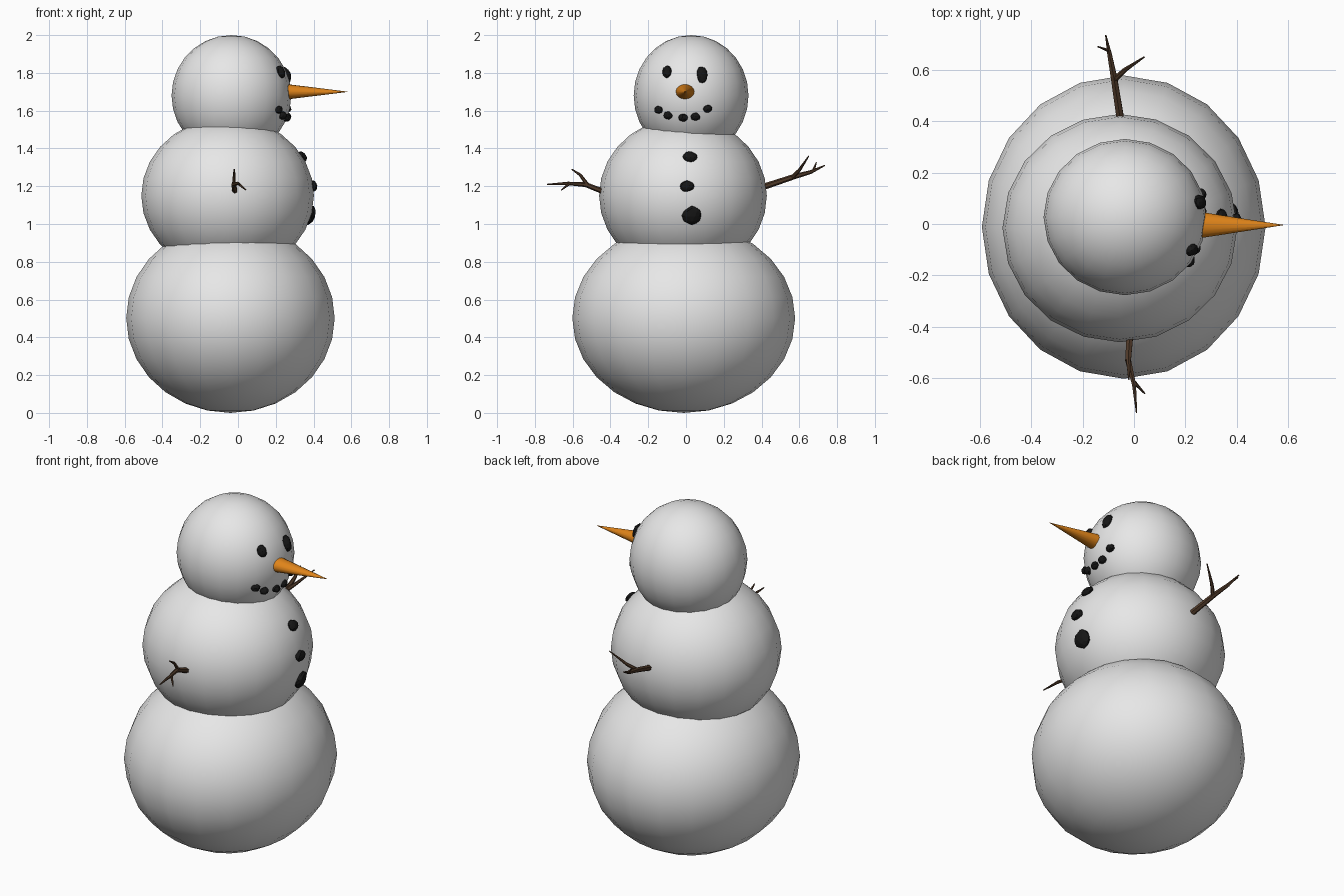
import bpy, bmesh, math, random
from mathutils import Vector, Matrix

if "Cube" in bpy.data.objects:
    bpy.data.objects.remove(bpy.data.objects["Cube"])

random.seed(4)


def material(name, rgb):
    m = bpy.data.materials.new(name)
    m.diffuse_color = (*rgb, 1)
    m.use_nodes = True
    m.node_tree.nodes["Principled BSDF"].inputs["Base Color"].default_value = m.diffuse_color
    return m


SNOW = material("snow white", (0.8, 0.8, 0.8))
COAL = material("coal black", (0.008, 0.008, 0.008))
CARROT = material("carrot orange", (0.74, 0.23, 0.01))
WOOD = material("bark brown", (0.08, 0.042, 0.022))


def finish(name, bm, mat, smooth=True):
    me = bpy.data.meshes.new(name)
    bmesh.ops.recalc_face_normals(bm, faces=bm.faces)
    for f in bm.faces:
        f.smooth = smooth
    bm.to_mesh(me)
    bm.free()
    me.materials.append(mat)
    ob = bpy.data.objects.new(name, me)
    bpy.context.collection.objects.link(ob)
    return ob


def snowball(name, centre, radii):
    bm = bmesh.new()
    bmesh.ops.create_uvsphere(bm, u_segments=20, v_segments=14, radius=1)
    bmesh.ops.transform(bm, verts=bm.verts,
                        matrix=Matrix.Translation(centre) @ Matrix.Diagonal((*radii, 1)))
    finish(name, bm, SNOW)
    return Vector(centre), Vector(radii)


# Three stacked snowballs
snowball("bottom_ball", (-0.04, -0.012, 0.502), (0.552, 0.59, 0.502))
body = snowball("middle_ball", (-0.055, -0.016, 1.15), (0.457, 0.444, 0.415))
head = snowball("head", (-0.035, 0.027, 1.68), (0.317, 0.304, 0.32))


def coal(name, ball, y, z, w, h):
    """Rough lump sitting on the +x side of a snowball."""
    c, r = ball
    dy, dz = (y - c.y) / r.y, (z - c.z) / r.z
    x = c.x + r.x * math.sqrt(1 - dy * dy - dz * dz)
    normal = Vector(((x - c.x) / r.x ** 2, (y - c.y) / r.y ** 2, (z - c.z) / r.z ** 2))
    bm = bmesh.new()
    bmesh.ops.create_icosphere(bm, subdivisions=2, radius=1)
    for v in bm.verts:
        v.co *= random.uniform(0.92, 1.08)
    turn = Vector((1, 0, 0)).rotation_difference(normal).to_matrix().to_4x4()
    bmesh.ops.transform(bm, verts=bm.verts, matrix=Matrix.Translation((x, y, z)) @ turn
                        @ Matrix.Diagonal((0.022, w / 2, h / 2, 1)))
    finish(name, bm, COAL, smooth=False)


# Eyes, mouth and buttons
coal("eye_right", head, -0.10, 1.805, 0.052, 0.07)
coal("eye_left", head, 0.085, 1.79, 0.058, 0.09)
for i, (y, z) in enumerate([(-0.145, 1.605), (-0.095, 1.575), (-0.015, 1.563),
                            (0.05, 1.568), (0.115, 1.61)]):
    coal(f"mouth_coal_{i + 1}", head, y, z, 0.05, 0.042)
for i, (y, z, w, h) in enumerate([(0.022, 1.355, 0.075, 0.06), (0.005, 1.2, 0.075, 0.06),
                                  (0.03, 1.045, 0.1, 0.1)]):
    coal(f"button_{i + 1}", body, y, z, w, h)

# Carrot nose
bm = bmesh.new()
bmesh.ops.create_cone(bm, cap_ends=True, segments=16, radius1=1, radius2=0.02, depth=1)
bmesh.ops.transform(bm, verts=bm.verts, matrix=Matrix.Translation((0.422, -0.004, 1.7))
                    @ Matrix.Diagonal((0.315, 0.05, 0.04, 1)) @ Matrix.Rotation(math.pi / 2, 4, 'Y'))
nose = finish("carrot_nose", bm, CARROT)
for f in nose.data.polygons:
    f.use_smooth = len(f.vertices) == 4


def branch(bm, points):
    """Six-sided tapering tube through (x, y, z, radius) points."""
    rings = []
    pts = [Vector(p[:3]) for p in points]
    for i, p in enumerate(pts):
        d = (pts[min(i + 1, len(pts) - 1)] - pts[max(i - 1, 0)]).normalized()
        u = d.cross(Vector((1, 0, 0))).normalized()
        w = d.cross(u)
        r = points[i][3]
        rings.append([bm.verts.new(p + r * (u * math.cos(a) + w * math.sin(a)))
                      for a in (k * math.pi / 3 for k in range(6))])
    for a, b in zip(rings, rings[1:]):
        for k in range(6):
            bm.faces.new((a[k], a[(k + 1) % 6], b[(k + 1) % 6], b[k]))
    bm.faces.new(rings[0])
    bm.faces.new(rings[-1])


# Forked twig arms
arms = {
    "left_arm": [
        [(-0.05, 0.39, 1.19, 0.017), (-0.078, 0.57, 1.25, 0.014),
         (-0.095, 0.66, 1.275, 0.010), (-0.11, 0.735, 1.31, 0.003)],
        [(-0.078, 0.56, 1.245, 0.012), (-0.035, 0.60, 1.285, 0.009), (0.04, 0.65, 1.36, 0.003)],
        [(-0.10, 0.675, 1.285, 0.007), (-0.14, 0.69, 1.325, 0.003)],
    ],
    "right_arm": [
        [(-0.015, -0.42, 1.165, 0.015), (-0.023, -0.53, 1.208, 0.013),
         (0.0, -0.625, 1.215, 0.009), (0.01, -0.735, 1.21, 0.003)],
        [(-0.022, -0.52, 1.205, 0.011), (-0.02, -0.56, 1.26, 0.008), (-0.02, -0.605, 1.29, 0.003)],
        [(0.0, -0.615, 1.215, 0.008), (0.042, -0.66, 1.18, 0.003)],
    ],
}
for name, parts in arms.items():
    bm = bmesh.new()
    for pts in parts:
        branch(bm, pts)
    finish(name, bm, WOOD, smooth=False)
